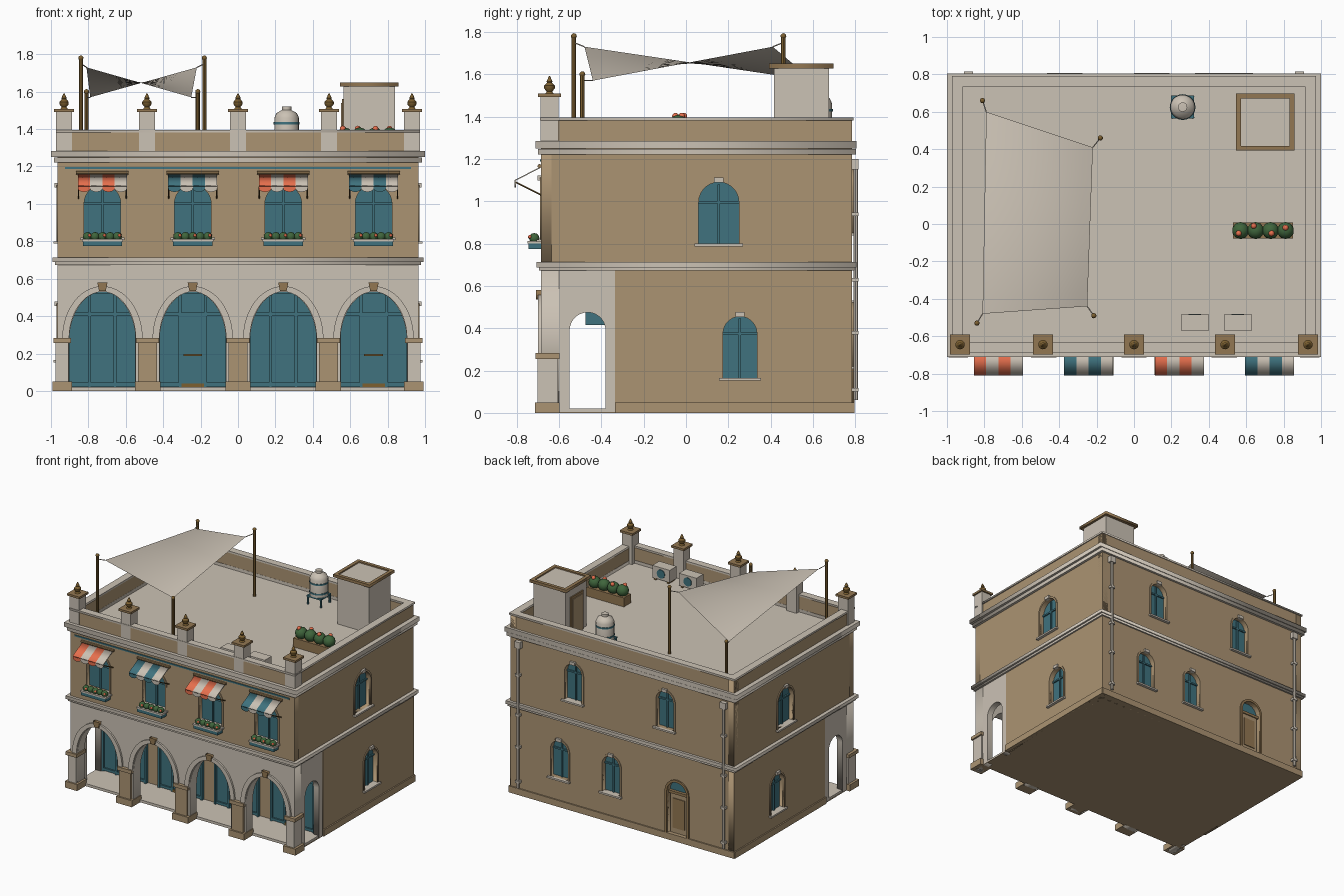
import bpy, bmesh, math
from mathutils import Matrix, Vector

if "Cube" in bpy.data.objects:
    bpy.data.objects.remove(bpy.data.objects["Cube"])


def material(name, rgb):
    mat = bpy.data.materials.new(name)
    mat.use_nodes = True
    mat.diffuse_color = (*rgb, 1)
    mat.node_tree.nodes["Principled BSDF"].inputs["Base Color"].default_value = (*rgb, 1)
    return mat


STONE = material("pale stone", (.60, .54, .46))
TAN = material("tan plaster", (.41, .295, .17))
TEAL = material("teal paint", (.05, .17, .21))
CORAL = material("coral cloth", (.80, .16, .075))
WOOD = material("brown timber", (.29, .185, .085))
BRONZE = material("dark bronze", (.20, .115, .03))
GREEN = material("leaf green", (.05, .13, .045))


def plane(origin, u, v, n):
    """Matrix whose local axes are along, up and outward."""
    m = Matrix((u, v, n)).transposed().to_4x4()
    m.translation = Vector(origin)
    return m


UP = (0, 0, 1)
WORLD = Matrix()
FRONT = plane((0, -.685, 0), (1, 0, 0), UP, (0, -1, 0))
SHOP = plane((0, -.345, 0), (1, 0, 0), UP, (0, -1, 0))
BACK = plane((0, .785, 0), (-1, 0, 0), UP, (0, 1, 0))
RIGHT = plane((.965, 0, 0), (0, 1, 0), UP, (1, 0, 0))
LEFT = plane((-.965, 0, 0), (0, -1, 0), UP, (-1, 0, 0))
SECTION = plane((0, 0, 0), (0, 1, 0), UP, (1, 0, 0))
smooth_parts = []


def add(name, mesh, mat, matrix=WORLD, smooth=False):
    ob = bpy.data.objects.new(name, mesh)
    bpy.context.collection.objects.link(ob)
    mesh.materials.clear()
    mesh.materials.append(mat)
    ob.matrix_world = matrix
    if smooth:
        smooth_parts.append(ob)
    return ob


def from_bm(name, bm, mat, matrix=WORLD, smooth=False):
    mesh = bpy.data.meshes.new(name)
    bmesh.ops.recalc_face_normals(bm, faces=bm.faces[:])
    bm.to_mesh(mesh)
    bm.free()
    return add(name, mesh, mat, matrix, smooth)


def box(name, mat, m, a0, a1, b0, b1, c0, c1):
    bm = bmesh.new()
    size = Matrix.Diagonal((abs(a1 - a0), abs(b1 - b0), abs(c1 - c0), 1))
    mid = Matrix.Translation(((a0 + a1) / 2, (b0 + b1) / 2, (c0 + c1) / 2))
    bmesh.ops.create_cube(bm, size=1, matrix=mid @ size)
    return from_bm(name, bm, mat, m)


def shape(name, mat, m, outlines, n0, n1):
    """Filled outline with holes, extruded between two depths."""
    curve = bpy.data.curves.new(name, 'CURVE')
    curve.dimensions, curve.fill_mode = '2D', 'BOTH'
    curve.extrude = abs(n1 - n0) / 2
    for pts in outlines:
        sp = curve.splines.new('POLY')
        sp.points.add(len(pts) - 1)
        for p, (a, b) in zip(sp.points, pts):
            p.co = (a, b, 0, 1)
        sp.use_cyclic_u = True
    tmp = bpy.data.objects.new(name + " outline", curve)
    mesh = bpy.data.meshes.new_from_object(tmp)
    bpy.data.objects.remove(tmp)
    return add(name, mesh, mat, m @ Matrix.Translation((0, 0, (n0 + n1) / 2)))


def rect(a0, a1, b0, b1):
    return [(a0, b0), (a1, b0), (a1, b1), (a0, b1)]


def arch(c, hw, bottom, spring, top, n=14):
    curve = [(c - hw * math.cos(math.pi * i / n), spring + (top - spring) * math.sin(math.pi * i / n))
             for i in range(n + 1)]
    return [(c - hw, bottom)] + curve + [(c + hw, bottom)]


def rod(name, mat, a, b, r, n=8):
    a, b = Vector(a), Vector(b)
    bm = bmesh.new()
    bmesh.ops.create_cone(bm, cap_ends=True, segments=n, radius1=r, radius2=r, depth=(b - a).length)
    m = Matrix.Translation((a + b) / 2) @ UPV.rotation_difference(b - a).to_matrix().to_4x4()
    return from_bm(name, bm, mat, m, True)


UPV = Vector(UP)


def ball(name, mat, loc, r):
    bm = bmesh.new()
    bmesh.ops.create_icosphere(bm, subdivisions=2, radius=r)
    return from_bm(name, bm, mat, Matrix.Translation(loc), True)


def lathe(name, mat, loc, profile, n=16):
    bm = bmesh.new()
    vs = [bm.verts.new((r, 0, z)) for r, z in profile]
    es = [bm.edges.new(e) for e in zip(vs, vs[1:])]
    bmesh.ops.spin(bm, geom=vs + es, cent=(0, 0, 0), axis=UP, angle=math.tau, steps=n)
    bmesh.ops.remove_doubles(bm, verts=bm.verts[:], dist=.0005)
    return from_bm(name, bm, mat, Matrix.Translation(loc), True)


def window(m, c, hw, z0, z1, label):
    """Recessed glazing, surround, sill and keystone for one opening."""
    spring = z1 - hw
    opening = arch(c, hw, z0, spring, z1)
    shape(label + "_glass", TEAL, m, [opening], -.045, -.035)
    box(label + "_mullion", TEAL, m, c - .006, c + .006, z0, z1 - .01, -.036, -.025)
    box(label + "_transom", TEAL, m, c - hw, c + hw, spring - .006, spring + .006, -.036, -.025)
    ring = arch(c, hw + .014, z0, spring, z1 + .014) + opening[::-1]
    shape(label + "_surround", TAN, m, [ring], -.01, .006)
    box(label + "_sill", STONE, m, c - hw - .02, c + hw + .02, z0 - .013, z0, -.04, .022)
    box(label + "_keystone", STONE, m, c - .022, c + .022, z1 - .002, z1 + .022, -.01, .016)
    return opening


BAYS = (-.725, -.242, .242, .725)

# Floor, ceilings and roof deck
box("floor_slab", STONE, WORLD, -.96, .96, -.61, .78, .002, .02)
box("underside", TAN, WORLD, -.965, .965, -.61, .785, 0, .004)
box("loggia_ceiling", STONE, WORLD, -.93, .93, -.65, -.3, .62, .68)
box("roof_deck", STONE, WORLD, -.93, .93, -.65, .75, 1.24, 1.26)

# Front arcade
bottom = [p for c in BAYS for p in arch(c, .178, 0, .26, .53, 24)]
shape("arcade_front", STONE, FRONT, [[(-.965, 0)] + bottom + [(.965, 0), (.965, .69), (-.965, .69)]], -.085, 0)
for c in BAYS:
    ring = arch(c, .215, .27, .28, .56, 24) + arch(c, .178, .27, .28, .53, 24)[::-1]
    shape("arch_moulding", STONE, FRONT, [ring], -.01, .014)
    shape("arch_keystone", WOOD, FRONT, [[(c - .018, .535), (c + .018, .535), (c + .027, .58), (c - .027, .58)]], -.01, .024)
for c in (-.94, -.4835, 0, .4835, .94):
    corner = abs(c) > .9
    hw = .035 if corner else .05
    box("pier", STONE if corner else TAN, FRONT, c - hw, c + hw, 0, .26, -.08, .016)
    box("pier_base", TAN, FRONT, c - hw - .018, c + hw + .018, 0, .05, -.088, .028)
    box("pier_capital", TAN, FRONT, c - hw - .012, c + hw + .012, .255, .282, -.088, .026)

# Shopfronts inside the loggia
box("shop_wall", TAN, SHOP, -.95, .95, 0, .66, -.03, 0)
for i, c in enumerate(BAYS):
    box("shop_glass", TEAL, SHOP, c - .19, c + .19, .02, .54, 0, .01)
    for u in (-.183, -.068, .068, .183):
        box("shop_upright", TEAL, SHOP, c + u - .008, c + u + .008, .02, .54, 0, .025)
    for z in (.035, .41, .53):
        box("shop_rail", TEAL, SHOP, c - .19, c + .19, z - .01, z + .01, 0, .022)
    if i % 2:
        box("door_leaf", TEAL, SHOP, c - .06, c + .06, .03, .40, .01, .018)
        box("door_bar", BRONZE, SHOP, c - .05, c + .05, .187, .197, .018, .035)
        box("door_kickplate", BRONZE, SHOP, c - .06, c + .06, .022, .04, .018, .03)
box("blade_sign", TEAL, WORLD, -.006, .006, -.475, -.37, .415, .51)
rod("sign_bracket", BRONZE, (0, -.48, .52), (0, -.34, .52), .005)

# Upper front wall
holes = [window(FRONT, c, .098, .82, 1.1, "front_window") for c in BAYS]
shape("upper_front_wall", TAN, FRONT, [rect(-.965, .965, .69, 1.39)] + holes, -.05, 0)
box("painted_stripe", TEAL, FRONT, -.925, .925, 1.187, 1.198, 0, .006)

# Awnings and flower boxes
for i, c in enumerate(BAYS):
    colour = TEAL if i % 2 else CORAL
    for k in range(4):
        x = c - .131 + k * .0655
        cloth = STONE if k % 2 else colour
        shape("awning_stripe", cloth, SECTION, [[(-.685, 1.165), (-.81, 1.1), (-.81, 1.094), (-.685, 1.159)]], x, x + .0655)
        shape("awning_valance", cloth, FRONT, [arch(x + .0328, .0328, 1.1, 1.082, 1.064, 8)], .119, .125)
    rod("awning_rail", WOOD, (c - .14, -.692, 1.166), (c + .14, -.692, 1.166), .01)
    for x in (c - .128, c + .128):
        rod("awning_strut", BRONZE, (x, -.805, 1.09), (x, -.685, 1.03), .004, 6)
    box("flower_box", TEAL, FRONT, c - .105, c + .105, .775, .802, 0, .06)
    box("flower_box_rim", STONE, FRONT, c - .11, c + .11, .8, .812, 0, .064)
    for k in range(5):
        x = c - .08 + k * .04
        ball("window_plant", GREEN, (x, -.717, .825), .025)
        if k % 2 == 0:
            ball("window_flower", CORAL, (x + .012, -.738, .832), .009)

# Side walls, with the open end of the arcade
for m, s, side in ((RIGHT, 1, "left"), (LEFT, -1, "right")):
    low = window(m, s * .255, .08, .165, .455, side + "_lower_window")
    high = window(m, s * .155, .095, .8, 1.09, side + "_upper_window")
    shape(side + "_lower_wall", TAN, m, [rect(-.335 * s, .785 * s, 0, .69), low], -.05, 0)
    shape(side + "_upper_wall", TAN, m, [rect(-.684 * s, .785 * s, .69, 1.39), high], -.05, -.001)
    end = [(-.684, 0)] + arch(-.465, .085, 0, .39, .475) + [(-.335, 0), (-.335, .69), (-.684, .69)]
    shape(side + "_arcade_end", STONE, m, [[(s * a, b) for a, b in end]], -.05, -.001)
    box(side + "_plinth", TAN, m, -.335 * s, .79 * s, 0, .05, -.02, .01)

# Back wall, door and downpipes
holes = [window(BACK, -x, .075, z, z + .29, "back_window")
         for x, z in ((.54, .22), (.095, .22), (.42, .85), (-.37, .85))]
door = arch(.475, .085, .05, .375, .46)
shape("back_wall", TAN, BACK, [rect(-.964, .964, 0, 1.39), door] + holes, -.05, 0)
shape("back_door_fanlight", TEAL, BACK, [door], -.045, -.035)
box("back_door_leaf", TAN, BACK, .4, .55, .05, .355, -.036, -.02)
box("back_door_panel", WOOD, BACK, .425, .525, .09, .32, -.021, -.014)
box("back_door_transom", WOOD, BACK, .39, .56, .355, .375, -.036, -.012)
ring = arch(.475, .103, .05, .375, .478) + door[::-1]
shape("back_door_surround", WOOD, BACK, [ring], -.02, .01)
box("back_plinth", TAN, BACK, -.97, .97, 0, .05, -.02, .01)
for x in (-.885, .885):
    rod("downpipe", STONE, (x, .802, .06), (x, .802, 1.17), .011)
    box("rain_hopper", STONE, BACK, x - .024, x + .024, 1.15, 1.2, 0, .03)
    for z in (.1, .37, .62, .93):
        box("pipe_clip", STONE, BACK, x - .018, x + .018, z, z + .018, 0, .031)

# String course, cornice and coping
for name, z0, z1, out in (("string_course_lower", .672, .688, .012), ("string_course", .688, .713, .026),
                          ("cornice_lower", 1.22, 1.248, .018), ("cornice_upper", 1.25, 1.284, .034),
                          ("parapet_coping", 1.382, 1.396, .006)):
    back = min(out, .02)
    shape(name, STONE, WORLD, [rect(-.966 - out, .966 + out, -.685 - out * .8, .785 + back),
                               rect(-.914, .914, -.634, .734)], z0, z1)

# Parapet pedestals with finials
for x in (-.93, -.487, 0, .487, .93):
    box("pedestal", STONE, WORLD, x - .042, x + .042, -.687, -.603, 1.26, 1.492)
    box("pedestal_cap", WOOD, WORLD, x - .054, x + .054, -.699, -.591, 1.492, 1.508)
    lathe("finial", BRONZE, (x, -.645, 1.508), [(0, 0), (.02, 0), (.013, .01), (.025, .025), (.025, .038),
                                                (.012, .052), (.014, .058), (.004, .08), (0, .085)])

# Shade sail on four poles
poles = [(-.84, -.53, 1.78), (-.215, -.49, 1.6), (-.18, .46, 1.78), (-.81, .66, 1.6)]
corners = [Vector(p) for p in ((-.81, -.48, 1.73), (-.25, -.44, 1.57), (-.22, .41, 1.73), (-.79, .6, 1.57))]
for (x, y, z), c in zip(poles, corners):
    rod("sail_pole", BRONZE, (x, y, 1.26), (x, y, z), .011)
    ball("pole_knob", BRONZE, (x, y, z), .014)
    rod("sail_rope", STONE, (x, y, z - .03), c, .003, 6)
bm = bmesh.new()
N = 12
grid = [[bm.verts.new(corners[0].lerp(corners[1], i / N).lerp(corners[3].lerp(corners[2], i / N), j / N))
         for i in range(N + 1)] for j in range(N + 1)]
for j in range(N):
    for i in range(N):
        bm.faces.new((grid[j][i], grid[j][i + 1], grid[j + 1][i + 1], grid[j + 1][i]))
from_bm("shade_sail", bm, STONE, WORLD, True)

# Stair hut
box("stair_hut", STONE, WORLD, .565, .84, .415, .675, 1.26, 1.64)
shape("hut_roof_rim", WOOD, WORLD, [rect(.545, .858, .392, .698), rect(.572, .832, .418, .672)], 1.628, 1.65)
box("hut_door_frame", WOOD, WORLD, .556, .57, .47, .62, 1.26, 1.56)
box("hut_door", TAN, WORLD, .551, .558, .488, .602, 1.26, 1.54)

# Water tank
lathe("water_tank", STONE, (.26, .625, 1.33), [(0, 0), (.066, 0), (.066, .13), (.055, .155), (.025, .172),
                                              (.025, .19), (0, .192)], 20)
for z in (1.35, 1.425):
    rod("tank_band", TEAL, (.26, .625, z), (.26, .625, z + .012), .069, 20)
box("tank_stand", TEAL, WORLD, .198, .322, .563, .687, 1.318, 1.33)
for x in (.205, .315):
    for y in (.57, .68):
        rod("tank_leg", TEAL, (x, y, 1.26), (x, y, 1.32), .008)

# Roof planter and cooling units
box("roof_planter", WOOD, WORLD, .53, .85, -.078, .008, 1.26, 1.33)
for k in range(4):
    ball("roof_shrub", GREEN, (.57 + k * .08, -.035, 1.363), .046)
for x, y in ((.56, -.05), (.64, -.01), (.735, -.05), (.81, -.02)):
    ball("roof_flower", CORAL, (x, y, 1.402), .016)
for x in (.325, .555):
    box("cooling_unit", STONE, WORLD, x - .075, x + .075, -.57, -.485, 1.275, 1.37)
    for d in (-.055, .055):
        box("unit_foot", BRONZE, WORLD, x + d - .008, x + d + .008, -.565, -.49, 1.26, 1.276)
    rod("unit_fan", TEAL, (x, -.486, 1.322), (x, -.48, 1.322), .034, 16)

bpy.ops.object.select_all(action='DESELECT')
for ob in smooth_parts:
    ob.select_set(True)
bpy.context.view_layer.objects.active = smooth_parts[0]
bpy.ops.object.shade_smooth_by_angle(angle=math.radians(40))
